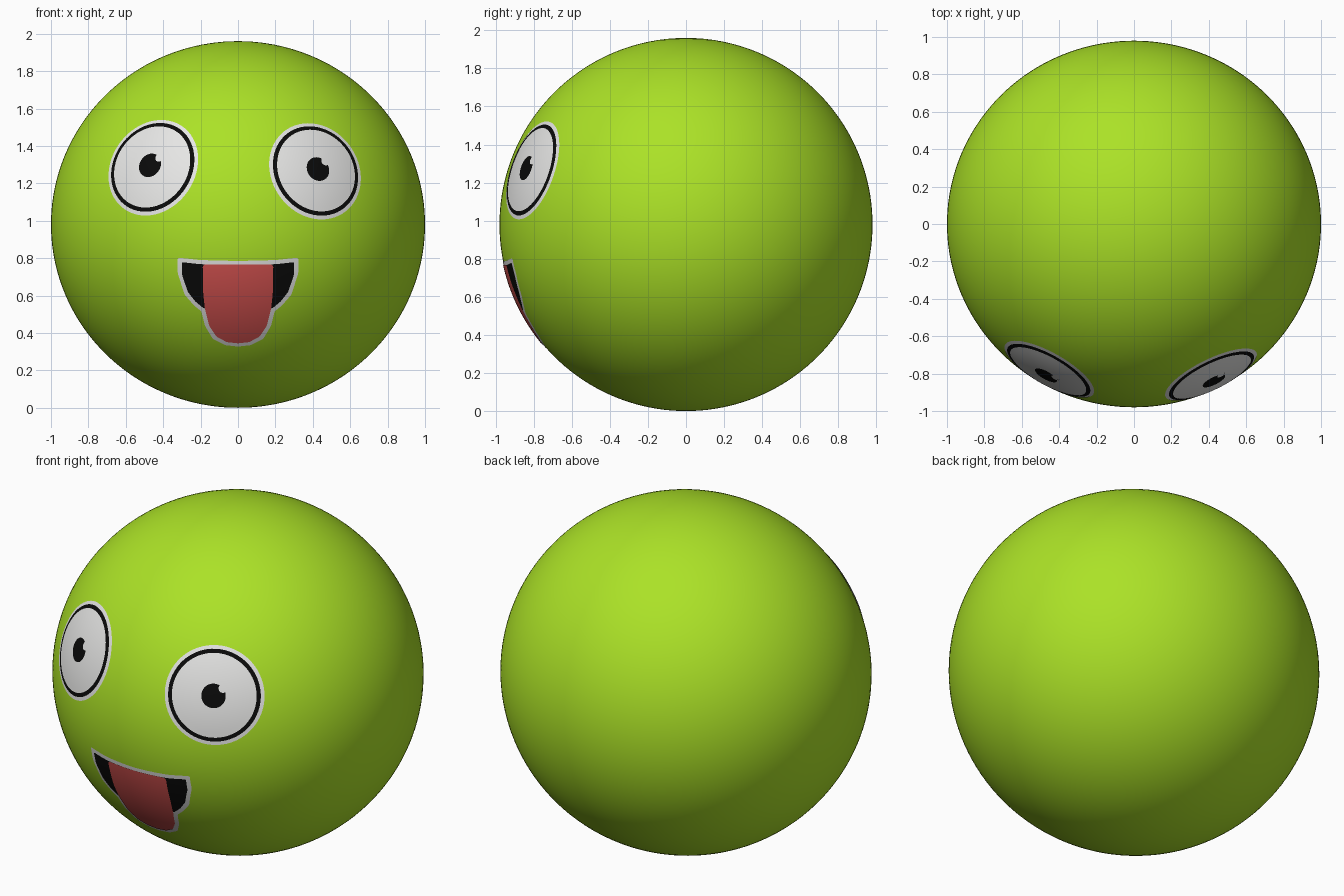
import bpy, bmesh, math
from mathutils import Vector, Matrix

if "Cube" in bpy.data.objects:
    bpy.data.objects.remove(bpy.data.objects["Cube"])

RADII = Vector((1.0, 0.98, 0.98))
CENTRE = Vector((0, 0, 0.98))


def material(name, rgb):
    m = bpy.data.materials.new(name)
    m.diffuse_color = (*rgb, 1)
    m.use_nodes = True
    m.node_tree.nodes["Principled BSDF"].inputs["Base Color"].default_value = m.diffuse_color
    return m


GREEN = material("lime green", (0.41, 0.76, 0.02))
WHITE = material("white", (0.87, 0.87, 0.86))
BLACK = material("black", (0.003, 0.003, 0.003))
RED = material("tongue red", (0.66, 0.085, 0.08))


def finish(name, bm, mat):
    for f in bm.faces:
        f.smooth = True
    me = bpy.data.meshes.new(name)
    bm.to_mesh(me)
    bm.free()
    me.materials.append(mat)
    ob = bpy.data.objects.new(name, me)
    bpy.context.collection.objects.link(ob)
    return ob


def on_ball(p, lift):
    """Push a point (relative to the ball centre) onto the ball, lifted slightly."""
    q = Vector((p.x / RADII.x, p.y / RADII.y, p.z / RADII.z))
    return CENTRE + p / q.length * (1 + lift)


def patch(name, middle, border, lift, mat, rings=8):
    """Curved plate hugging the ball, filled in rings from the middle to the border."""
    bm = bmesh.new()
    mid = bm.verts.new(on_ball(middle, lift))
    n = len(border)
    prev = None
    for k in range(1, rings + 1):
        ring = [bm.verts.new(on_ball(middle.lerp(b, k / rings), lift)) for b in border]
        for i in range(n):
            j = (i + 1) % n
            if prev:
                bm.faces.new((prev[i], ring[i], ring[j], prev[j]))
            else:
                bm.faces.new((mid, ring[i], ring[j]))
        prev = ring
    bm.normal_update()
    # make every face look outwards
    for f in bm.faces:
        if f.normal.dot(f.calc_center_median() - CENTRE) < 0:
            f.normal_flip()
    return finish(name, bm, mat)


def disc(name, direction, radius, lift, mat, shift=(0, 0), n=64):
    """Round patch of a given radius; shift moves it sideways/up on the eye."""
    d = direction.normalized()
    side = Vector((0, 0, 1)).cross(d).normalized()
    up = d.cross(side)
    mid = (d + side * shift[0] + up * shift[1]).normalized()
    flat = mid * math.sqrt(1 - radius ** 2)
    border = [flat + radius * (side * math.cos(t) + up * math.sin(t))
              for t in (2 * math.pi * i / n for i in range(n))]
    patch(name, flat, border, lift, mat)


def front_point(x, z):
    """Point on the front of the ball seen at x, z in the front view."""
    z -= CENTRE.z
    y = -RADII.y * math.sqrt(1 - (x / RADII.x) ** 2 - (z / RADII.z) ** 2)
    return Vector((x, y, z))


def face_shape(name, half, mid_z, lift, mat):
    """Mirror a half outline, soften its corners and lay it on the ball."""
    pts = half + [(-x, z) for x, z in half[-2:0:-1]]
    n = len(pts)
    fine = []
    for i in range(n):
        a, b = Vector(pts[i]), Vector(pts[(i + 1) % n])
        fine += [a.lerp(b, k / 4) for k in range(4)]
    for _ in range(2):
        m = len(fine)
        fine = [fine[i].lerp(fine[(i + 1) % m], t) for i in range(m) for t in (0.25, 0.75)]
    patch(name, front_point(0, mid_z), [front_point(*p) for p in fine], lift, mat, 12)


# ball body
bm = bmesh.new()
bmesh.ops.create_uvsphere(bm, u_segments=160, v_segments=80, radius=1)
bmesh.ops.transform(bm, matrix=Matrix.Translation(CENTRE) @ Matrix.Diagonal((*RADII, 1)),
                    verts=bm.verts)
finish("ball_body", bm, GREEN)

# eyes: white border, black ring, white of the eye, pupil with a glint
eyes = {"left": (-0.476, 0.320), "right": (0.433, 0.300)}
for side, (x, z) in eyes.items():
    d = Vector((x, -math.sqrt(1 - x * x - z * z), z))
    disc(side + "_eye_border", d, 0.274, 0.0015, WHITE)
    disc(side + "_eye_ring", d, 0.254, 0.003, BLACK)
    disc(side + "_eye_white", d, 0.232, 0.0045, WHITE)
    disc(side + "_pupil", d, 0.067, 0.006, BLACK)
    disc(side + "_pupil_glint", d, 0.024, 0.0075, WHITE, (0.05, 0.044), 24)

# mouth: white border, dark opening, tongue hanging out
face_shape("mouth_border", [
    (0, .785), (.2, .79), (.322, .803), (.322, .72), (.285, .605), (.235, .548),
    (.195, .515), (.177, .44), (.135, .37), (.07, .336), (0, .328)], .62, 0.0015, WHITE)
face_shape("mouth_opening", [
    (0, .765), (.2, .768), (.3, .779), (.298, .71), (.267, .62), (.228, .57),
    (.182, .532), (0, .532)], .65, 0.003, BLACK)
face_shape("tongue", [
    (0, .766), (.188, .768), (.185, .61), (.176, .53), (.153, .44), (.115, .383),
    (.06, .354), (0, .347)], .6, 0.0045, RED)
